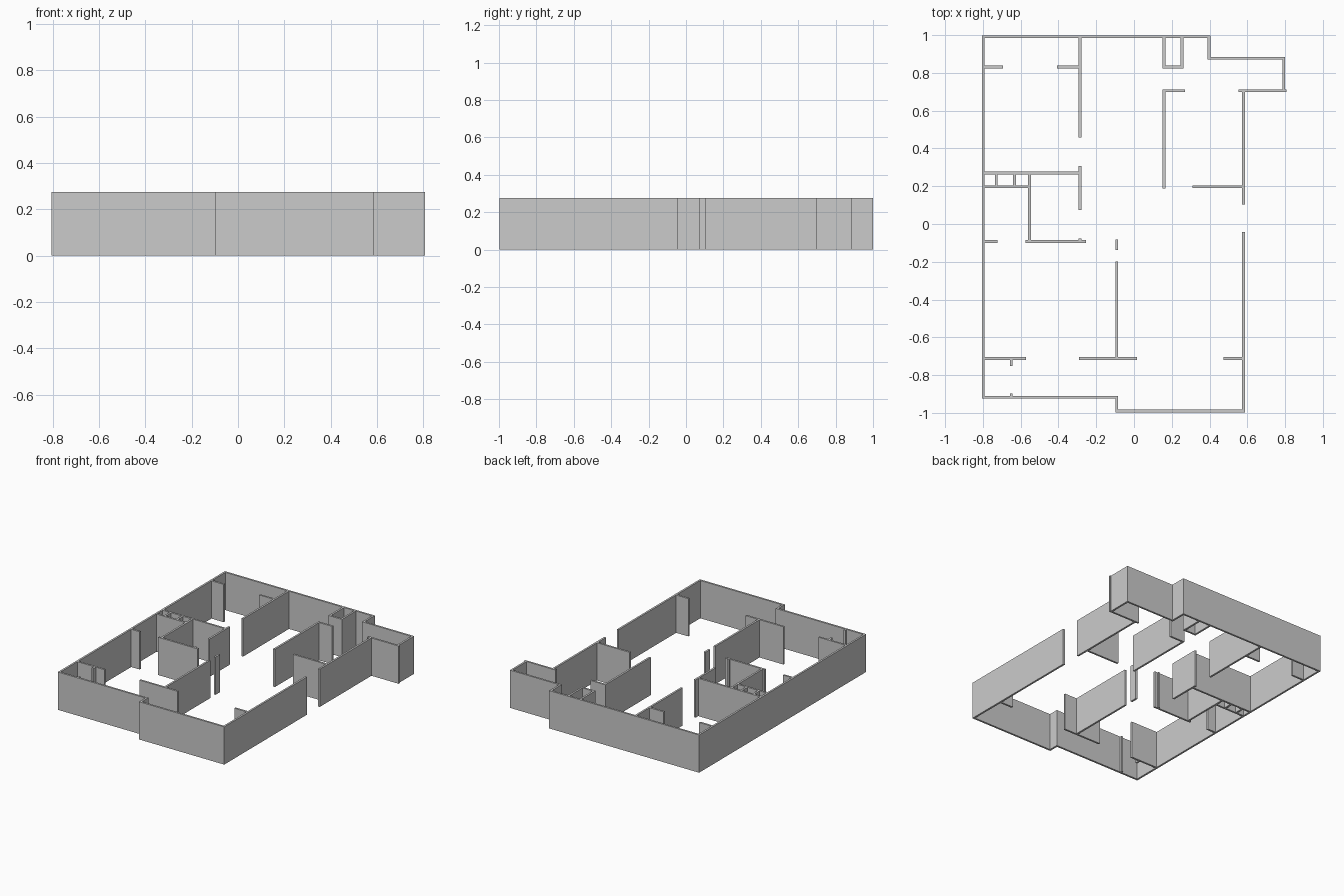
import bpy

HEIGHT = 0.275
HALF = 0.007  # half the wall thickness

# Shared wall centrelines, running along y
WEST, EAST, BAY_EAST = -0.798, 0.58, 0.793
HALL, LIVING, BATH = -0.286, -0.092, -0.553
CLOSET_WEST, CLOSET_EAST, STEP, NICHE = 0.159, 0.254, 0.397, -0.65

# Shared wall centrelines, running along x
NORTH, BAY_NORTH, BAY_SOUTH = 0.992, 0.878, 0.705
SOUTH, PORCH = -0.99, -0.918
CLOSET, SHAFT_NORTH, SHAFT_SOUTH = 0.831, 0.27, 0.198
MIDDLE, LOWER = -0.093, -0.712


def box(name, x0, x1, y0, y1):
    """One full-height wall slab, grown by half a thickness all round."""
    bpy.ops.mesh.primitive_cube_add(
        size=1, location=((x0 + x1) / 2, (y0 + y1) / 2, HEIGHT / 2))
    wall = bpy.context.object
    wall.name = name
    wall.scale = (abs(x1 - x0) + HALF * 2, abs(y1 - y0) + HALF * 2, HEIGHT)
    bpy.ops.object.transform_apply(location=False, rotation=False, scale=True)


def across(name, y, start, end):
    box(name, start, end, y, y)


def along(name, x, start, end):
    box(name, x, x, start, end)


cube = bpy.data.objects.get("Cube")
if cube:
    bpy.data.objects.remove(cube, do_unlink=True)

# Outer shell
along("west_outer_wall", WEST, PORCH, NORTH)
across("north_outer_wall", NORTH, WEST, STEP)
along("north_step_wall", STEP, BAY_NORTH, NORTH)
across("bay_north_wall", BAY_NORTH, STEP, BAY_EAST)
along("bay_east_wall", BAY_EAST, BAY_SOUTH, BAY_NORTH)
across("bay_south_wall", BAY_SOUTH, 0.56, BAY_EAST + HALF)
along("east_outer_wall_back", EAST, 0.11, BAY_SOUTH)
along("east_outer_wall_front", EAST, SOUTH, -0.05)
across("south_outer_wall", SOUTH, LIVING, EAST)
along("south_step_wall", LIVING, SOUTH, PORCH)
across("porch_outer_wall", PORCH, WEST, LIVING)

# Back left room
across("back_room_west_return", CLOSET, WEST, -0.70)
across("back_room_east_return", CLOSET, -0.40, HALL)
along("back_room_partition", HALL, 0.465, NORTH)

# Service shafts and bathroom
across("shaft_back_wall", SHAFT_NORTH, WEST, HALL)
across("shaft_front_wall", SHAFT_SOUTH, WEST, BATH)
for side, x in (("left", -0.73), ("right", -0.633)):
    along("shaft_divider_" + side, x, SHAFT_SOUTH, SHAFT_NORTH)
along("bath_side_wall", BATH, MIDDLE, SHAFT_NORTH)
along("hall_wall", HALL, 0.08, 0.30)
across("bath_front_wall", MIDDLE, -0.567, -0.262)
along("hall_door_jamb", HALL, MIDDLE, -0.084)
across("middle_west_return", MIDDLE, WEST, -0.73)

# Front left room and its closet
along("living_door_post", LIVING, -0.13, -0.09)
along("living_partition", LIVING, LOWER, -0.205)
across("closet_west_return", LOWER, WEST, -0.58)
across("closet_cross_wall", LOWER, -0.284, 0.008)
across("living_east_return", LOWER, 0.482, EAST)
along("niche_back_jamb", NICHE, -0.744, LOWER)
along("niche_front_jamb", NICHE, PORCH, -0.904)

# Kitchen and back closet
for side, x in (("left", CLOSET_WEST), ("right", CLOSET_EAST)):
    along("back_closet_side_" + side, x, CLOSET, NORTH)
across("back_closet_front", CLOSET, CLOSET_WEST, CLOSET_EAST)
across("kitchen_back_return", BAY_SOUTH, CLOSET_WEST, 0.264)
along("kitchen_side_wall", CLOSET_WEST, 0.195, BAY_SOUTH)
across("kitchen_front_wall", SHAFT_SOUTH, 0.317, EAST)
